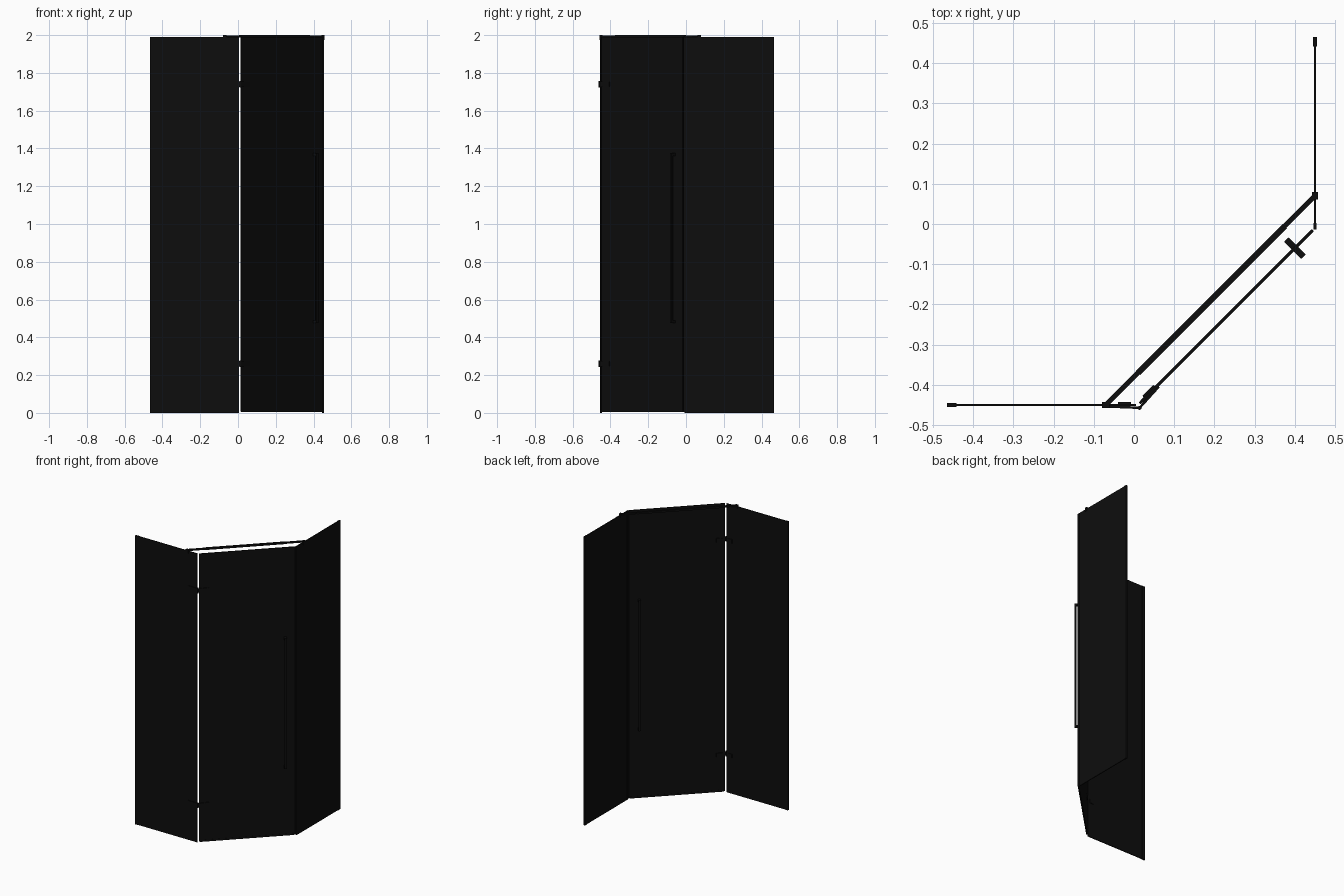
import bpy, bmesh, math
from mathutils import Matrix, Vector

if "Cube" in bpy.data.objects:
    bpy.data.objects.remove(bpy.data.objects["Cube"])

black = bpy.data.materials.new("black")
black.diffuse_color = (0.004, 0.004, 0.004, 1)
black.use_nodes = True
black.node_tree.nodes["Principled BSDF"].inputs["Base Color"].default_value = black.diffuse_color


def bar(name, a, b, z0, z1, thick, off=0.0, bevel=0.0):
    """Upright slab from plan point a to b, shifted off to its right-hand side."""
    a, b = Vector(a), Vector(b)
    d = b - a
    n = Vector((d.y, -d.x)).normalized()
    c = (a + b) / 2 + n * off
    bm = bmesh.new()
    bmesh.ops.create_cube(bm, size=1)
    bmesh.ops.scale(bm, vec=(d.length, thick, z1 - z0), verts=bm.verts)
    if bevel:
        bmesh.ops.bevel(bm, geom=bm.edges[:], offset=bevel, segments=2, affect='EDGES')
    mesh = bpy.data.meshes.new(name)
    bm.to_mesh(mesh)
    bm.free()
    ob = bpy.data.objects.new(name, mesh)
    ob.matrix_world = (Matrix.Translation((c.x, c.y, (z0 + z1) / 2))
                       @ Matrix.Rotation(math.atan2(d.y, d.x), 4, 'Z'))
    mesh.materials.append(black)
    bpy.context.collection.objects.link(ob)
    return ob


S = math.sqrt(0.5)


def door(s):
    """Plan point at distance s along the diagonal door."""
    return (0.012 + s * S, -0.448 + s * S)


# Glass panels
bar("left_glass", (-0.46, -0.45), (0.005, -0.45), 0, 1.99, 0.006)
bar("right_glass", (0.45, -0.008), (0.45, 0.46), 0, 1.99, 0.006)
bar("door_glass", door(0.003), door(0.612), 0.008, 1.99, 0.006)

# Wall channels
bar("left_wall_channel", (-0.465, -0.45), (-0.441, -0.45), 0, 1.99, 0.011)
bar("right_wall_channel", (0.45, 0.441), (0.45, 0.465), 0, 1.99, 0.011)

# Door seals
bar("door_bottom_seal", door(0.01), door(0.61), 0.004, 0.016, 0.008)
bar("strike_seal", (0.45, -0.014), (0.45, 0.002), 0.004, 1.99, 0.008)

# Telescopic support bar with its end clamps
bar("support_bar", (-0.07, -0.45), (0.45, 0.07), 1.989, 1.999, 0.012)
bar("support_bar_sleeve", (0.01, -0.37), (0.375, -0.005), 1.988, 2.0, 0.015)
bar("left_bar_clamp", (-0.079, -0.45), (-0.061, -0.45), 1.975, 2.0, 0.014)
bar("right_bar_clamp", (0.45, 0.061), (0.45, 0.079), 1.975, 2.0, 0.014)

# Hinges: outer leaves, inner plates and pivot
for level, z in (("lower", 0.26), ("upper", 1.74)):
    bar(level + "_hinge_panel_leaf", (-0.062, -0.454), (0.014, -0.457),
        z - 0.014, z + 0.014, 0.006, bevel=0.001)
    bar(level + "_hinge_door_leaf", (0.014, -0.457), (0.062, -0.404),
        z - 0.014, z + 0.014, 0.006, bevel=0.001)
    bar(level + "_hinge_panel_plate", (-0.04, -0.45), (-0.008, -0.45),
        z - 0.014, z + 0.014, 0.006, off=-0.005, bevel=0.001)
    bar(level + "_hinge_door_plate", door(0.02), door(0.06),
        z - 0.014, z + 0.014, 0.006, off=-0.005, bevel=0.001)
    bpy.ops.mesh.primitive_cylinder_add(vertices=16, radius=0.005, depth=0.036,
                                        location=(0.014, -0.457, z))
    pivot = bpy.context.object
    pivot.name = level + "_hinge_pivot"
    pivot.data.materials.append(black)
    bpy.ops.object.shade_smooth_by_angle()

# Back-to-back pull handles
for side, off in (("outer", 0.025), ("inner", -0.025)):
    bar(side + "_handle_grip", door(0.541), door(0.557), 0.475, 1.375, 0.01, off, 0.001)
    for end, z in (("lower", 0.475), ("upper", 1.361)):
        bar(f"{side}_handle_{end}_post", door(0.541), door(0.557),
            z, z + 0.014, 0.022, off * 0.5)
